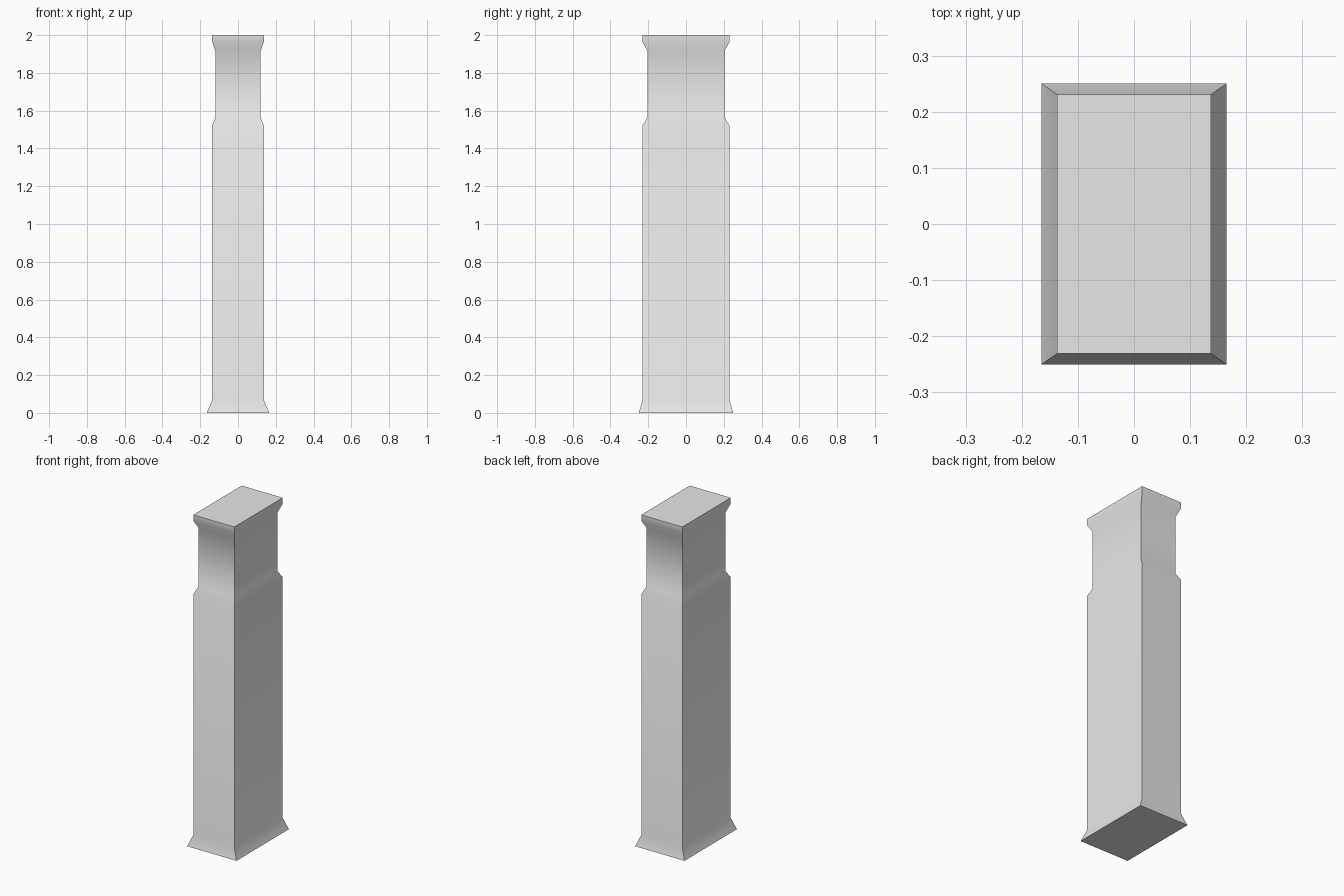
import bpy
import bmesh
import math

cube = bpy.data.objects.get("Cube")
if cube:
    bpy.data.objects.remove(cube, do_unlink=True)

# Plain stone colour
stone = bpy.data.materials.new("light_grey_stone")
stone.use_nodes = True
GREY = (0.8, 0.8, 0.8, 1)
stone.diffuse_color = GREY
stone.node_tree.nodes["Principled BSDF"].inputs["Base Color"].default_value = GREY

# Pillar levels: height, half width, half depth
BASE = (0.165, 0.25)
SHAFT = (0.137, 0.231)
NECK = (0.12, 0.203)
levels = [
    (0.0, BASE),
    (0.068, SHAFT),
    (1.52, SHAFT),
    (1.565, NECK),
    (1.915, NECK),
    (1.965, SHAFT),
    (2.0, SHAFT),
]

# Rectangular rings joined into one closed pillar
bm = bmesh.new()
rings = []
for z, (w, d) in levels:
    corners = [(-w, -d), (w, -d), (w, d), (-w, d)]
    rings.append([bm.verts.new((x, y, z)) for x, y in corners])
for low, high in zip(rings, rings[1:]):
    for i in range(4):
        j = (i + 1) % 4
        bm.faces.new((low[i], low[j], high[j], high[i]))
bm.faces.new(rings[0][::-1])
bm.faces.new(rings[-1])
bmesh.ops.recalc_face_normals(bm, faces=bm.faces)

mesh = bpy.data.meshes.new("pillar")
bm.to_mesh(mesh)
bm.free()
mesh.materials.append(stone)
pillar = bpy.data.objects.new("pillar", mesh)
bpy.context.collection.objects.link(pillar)

# Soft mouldings, crisp corners
bpy.ops.object.select_all(action="DESELECT")
pillar.select_set(True)
bpy.context.view_layer.objects.active = pillar
bpy.ops.object.shade_smooth_by_angle(angle=math.radians(45))
